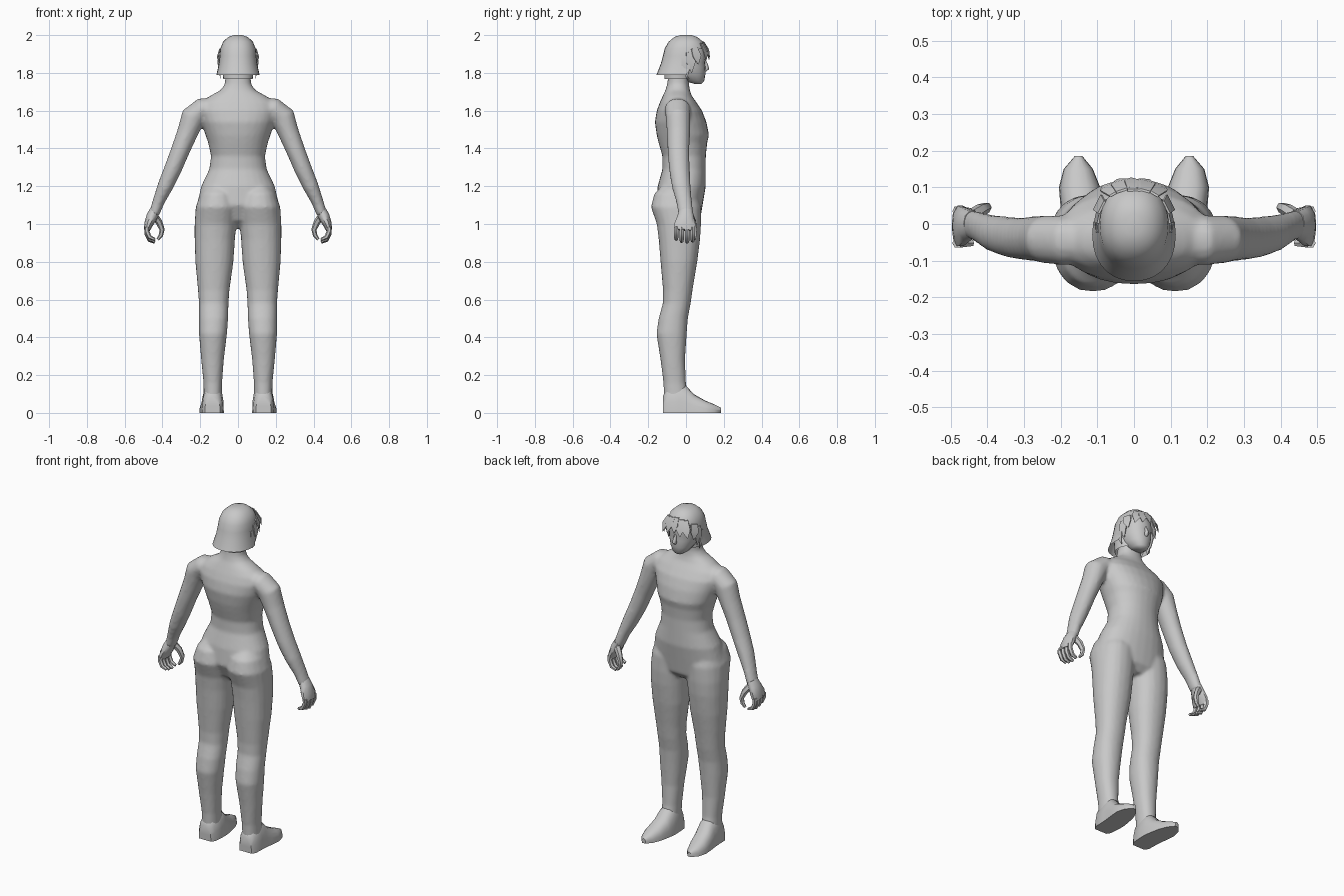
import bpy, bmesh, math
from mathutils import Vector

grey = bpy.data.materials.new("plain_grey")
grey.diffuse_color = (0.58, 0.58, 0.58, 1)


def skin(bm, rings, cap=True):
    """Bridge a list of point rings into a tube."""
    vs = [[bm.verts.new(p) for p in r] for r in rings]
    n = len(vs[0])
    for a, b in zip(vs, vs[1:]):
        for i in range(n):
            bm.faces.new((a[i], a[(i + 1) % n], b[(i + 1) % n], b[i]))
    if cap:
        bm.faces.new(vs[0])
        bm.faces.new(vs[-1])


def oval(n, p):
    """Unit superellipse."""
    out = []
    for i in range(n):
        c, s = math.cos(2 * math.pi * i / n), math.sin(2 * math.pi * i / n)
        out.append((math.copysign(abs(c) ** (2 / p), c), math.copysign(abs(s) ** (2 / p), s)))
    return out


def stack(bm, rows, side=1, n=20, p=2.2, cap=True):
    """Horizontal sections: (z, x0, x1, y0, y1)."""
    skin(bm, [[(side * ((x0 + x1) / 2 + u * (x1 - x0) / 2), (y0 + y1) / 2 + v * (y1 - y0) / 2, z)
               for u, v in oval(n, p)] for z, x0, x1, y0, y1 in rows], cap)


def tube(bm, pts, side=1, n=10):
    """Path sections: (x, y, z, radius across, radius along y)."""
    rings = []
    for i, (x, y, z, ra, rb) in enumerate(pts):
        t = Vector(pts[min(i + 1, len(pts) - 1)][:3]) - Vector(pts[max(i - 1, 0)][:3])
        across = Vector((0, 1, 0)).cross(t).normalized()
        along = t.normalized().cross(across)
        ring = [Vector((x, y, z)) + across * (u * ra) + along * (v * rb) for u, v in oval(n, 2)]
        rings.append([(side * q.x, q.y, q.z) for q in ring])
    skin(bm, rings)


def sym(rows):
    return [(z, -w, w, a, b) for z, w, a, b in rows]


def finish(bm, name, angle=50):
    bmesh.ops.recalc_face_normals(bm, faces=bm.faces)
    me = bpy.data.meshes.new(name)
    bm.to_mesh(me)
    bm.free()
    me.materials.append(grey)
    ob = bpy.data.objects.new(name, me)
    bpy.context.collection.objects.link(ob)
    bpy.ops.object.select_all(action='DESELECT')
    ob.select_set(True)
    bpy.context.view_layer.objects.active = ob
    bpy.ops.object.shade_smooth_by_angle(angle=math.radians(angle))
    return ob


# Body: trunk, neck, legs and arms fused by a remesh (the figure faces +y)
bm = bmesh.new()
stack(bm, sym([
    (0.98, 0.10, -0.07, 0.04), (1.02, 0.20, -0.12, 0.075), (1.10, 0.218, -0.16, 0.088),
    (1.20, 0.195, -0.15, 0.105), (1.29, 0.152, -0.125, 0.105), (1.36, 0.143, -0.125, 0.105),
    (1.43, 0.158, -0.145, 0.112), (1.47, 0.172, -0.155, 0.122), (1.54, 0.195, -0.165, 0.108),
    (1.60, 0.212, -0.155, 0.085), (1.645, 0.195, -0.138, 0.055), (1.68, 0.145, -0.122, 0.03),
    (1.71, 0.09, -0.108, 0.02), (1.74, 0.07, -0.10, 0.016), (1.80, 0.066, -0.092, 0.02),
    (1.84, 0.06, -0.09, 0.02)]), n=28)
for s in (-1, 1):
    # Leg with the buttock lobe at the top
    stack(bm, [
        (0.03, 0.085, 0.185, -0.115, 0.0), (0.10, 0.085, 0.182, -0.118, 0.01),
        (0.16, 0.084, 0.183, -0.12, 0.0), (0.28, 0.075, 0.195, -0.135, -0.005),
        (0.42, 0.058, 0.207, -0.157, 0.004), (0.50, 0.052, 0.207, -0.145, 0.01),
        (0.58, 0.05, 0.207, -0.123, 0.025), (0.65, 0.045, 0.212, -0.122, 0.035),
        (0.80, 0.024, 0.226, -0.135, 0.06), (0.92, 0.016, 0.23, -0.145, 0.075),
        (1.00, 0.008, 0.23, -0.155, 0.08), (1.09, 0.0, 0.224, -0.186, 0.08),
        (1.16, 0.02, 0.20, -0.168, 0.06), (1.21, 0.06, 0.16, -0.12, 0.02)], s)
    # Shoulder and arm
    tube(bm, [
        (0.12, -0.045, 1.615, 0.055, 0.06), (0.19, -0.045, 1.61, 0.058, 0.068),
        (0.238, -0.042, 1.565, 0.066, 0.066), (0.265, -0.04, 1.49, 0.056, 0.062),
        (0.305, -0.04, 1.39, 0.05, 0.058), (0.345, -0.035, 1.29, 0.047, 0.055),
        (0.385, -0.025, 1.20, 0.042, 0.05), (0.42, -0.01, 1.12, 0.032, 0.042),
        (0.445, 0.0, 1.05, 0.028, 0.04)], s, n=16)
body = finish(bm, "body")
m = body.modifiers.new("fuse", 'REMESH')
m.mode = 'VOXEL'
m.voxel_size = 0.010
m.use_smooth_shade = True
m = body.modifiers.new("soften", 'SMOOTH')
m.factor = 0.5
m.iterations = 5

for s, label in ((-1, "left"), (1, "right")):
    # Hand: palm, four curled fingers, thumb
    bm = bmesh.new()
    tube(bm, [(0.44, 0.0, 1.07, 0.028, 0.038), (0.455, -0.002, 1.04, 0.03, 0.045),
              (0.473, -0.005, 1.00, 0.024, 0.058), (0.482, -0.008, 0.968, 0.016, 0.056)], s)
    for i in range(4):
        y = -0.052 + 0.029 * i
        drop = (0.015, 0.004, 0.0, 0.006)[i]
        tube(bm, [(0.482, y, 0.985, 0.014, 0.014), (0.483, y, 0.948 + drop, 0.013, 0.014),
                  (0.468, y, 0.915 + drop, 0.012, 0.013), (0.44, y, 0.903 + drop, 0.008, 0.009)], s, 6)
    tube(bm, [(0.445, 0.02, 1.045, 0.02, 0.02), (0.418, 0.038, 1.01, 0.018, 0.018),
              (0.402, 0.045, 0.97, 0.014, 0.015), (0.408, 0.045, 0.94, 0.012, 0.012),
              (0.425, 0.043, 0.918, 0.007, 0.008)], s, 6)
    finish(bm, label + "_hand")

    # Foot: sections along y with a flat sole: (y, x0, x1, height)
    bm = bmesh.new()
    rings = []
    for y, x0, x1, h in [(-0.122, 0.095, 0.175, 0.09), (-0.10, 0.08, 0.19, 0.13),
                         (-0.04, 0.075, 0.192, 0.16), (0.0, 0.075, 0.195, 0.145),
                         (0.04, 0.08, 0.20, 0.10), (0.10, 0.092, 0.205, 0.066),
                         (0.15, 0.112, 0.192, 0.045), (0.185, 0.14, 0.162, 0.028)]:
        rings.append([(s * ((x0 + x1) / 2 + u * (x1 - x0) / 2), y, max(0, v * h))
                      for u, v in oval(20, 2.5)])
    skin(bm, rings)
    bmesh.ops.remove_doubles(bm, verts=bm.verts, dist=0.0005)
    finish(bm, label + "_foot")

# Head with nose and brow
bm = bmesh.new()
stack(bm, sym([
    (1.742, 0.022, 0.045, 0.082), (1.755, 0.042, 0.0, 0.096), (1.79, 0.066, -0.06, 0.102),
    (1.83, 0.078, -0.085, 0.104), (1.855, 0.081, -0.09, 0.101), (1.88, 0.083, -0.095, 0.106),
    (1.93, 0.08, -0.09, 0.098), (1.97, 0.055, -0.06, 0.065)]))
tube(bm, [(0, 0.096, 1.868, 0.006, 0.008), (0, 0.106, 1.84, 0.01, 0.011),
          (0, 0.11, 1.823, 0.014, 0.013), (0, 0.10, 1.812, 0.008, 0.008)], n=8)
finish(bm, "head")

# Hair cap: bell shape, cut open over the face, plus an under layer
bm = bmesh.new()
stack(bm, sym([
    (2.0, 0.022, -0.03, 0.03), (1.99, 0.052, -0.062, 0.06), (1.965, 0.079, -0.092, 0.09),
    (1.93, 0.093, -0.112, 0.106), (1.89, 0.097, -0.122, 0.108), (1.85, 0.101, -0.133, 0.106),
    (1.79, 0.114, -0.156, 0.10)]), n=28)
stack(bm, sym([(1.85, 0.085, -0.115, 0.03), (1.768, 0.078, -0.115, 0.03)]), n=28, cap=False)


def face_open(f):
    c = f.calc_center_median()
    low = max(v.co.z for v in f.verts) < 1.86 and len(f.verts) > 4
    return (c.y > 0.012 and c.z < 1.9) or (c.y > 0.07 and c.z < 1.92) or low or \
        (len(f.verts) > 4 and c.z < 1.9)


bmesh.ops.delete(bm, geom=[f for f in bm.faces if face_open(f)], context='FACES')
finish(bm, "hair_cap")

# Fringe and temple strands: flat pointed locks (root, tip, width)
bm = bmesh.new()
locks = [((-0.05, 0.085, 1.955), (-0.085, 0.105, 1.865), 0.024),
         ((-0.03, 0.092, 1.96), (-0.045, 0.122, 1.87), 0.024),
         ((0.0, 0.092, 1.965), (-0.008, 0.126, 1.885), 0.022),
         ((0.025, 0.092, 1.96), (0.04, 0.122, 1.875), 0.024),
         ((0.05, 0.085, 1.955), (0.082, 0.106, 1.865), 0.024)]
for s in (-1, 1):
    locks += [((s * 0.088, 0.045, 1.93), (s * 0.096, 0.065, 1.845), 0.024),
              ((s * 0.094, 0.02, 1.91), (s * 0.094, 0.03, 1.80), 0.024),
              ((s * 0.098, -0.005, 1.88), (s * 0.092, 0.005, 1.77), 0.022)]
for a, b, w in locks:
    a, b = Vector(a), Vector(b)
    out = Vector((a.x, a.y, 0)).normalized()
    across = out.cross(b - a).normalized()
    mid = a.lerp(b, 0.5) + out * 0.008
    skin(bm, [[p + across * w * k + out * t, p + across * -w * k + out * t,
               p - across * w * k - out * t, p + across * w * k - out * t]
              for p, k, t in ((a, 0.8, 0.003), (mid, 1.0, 0.003), (b, 0.06, 0.001))])
finish(bm, "hair_fringe", 30)
